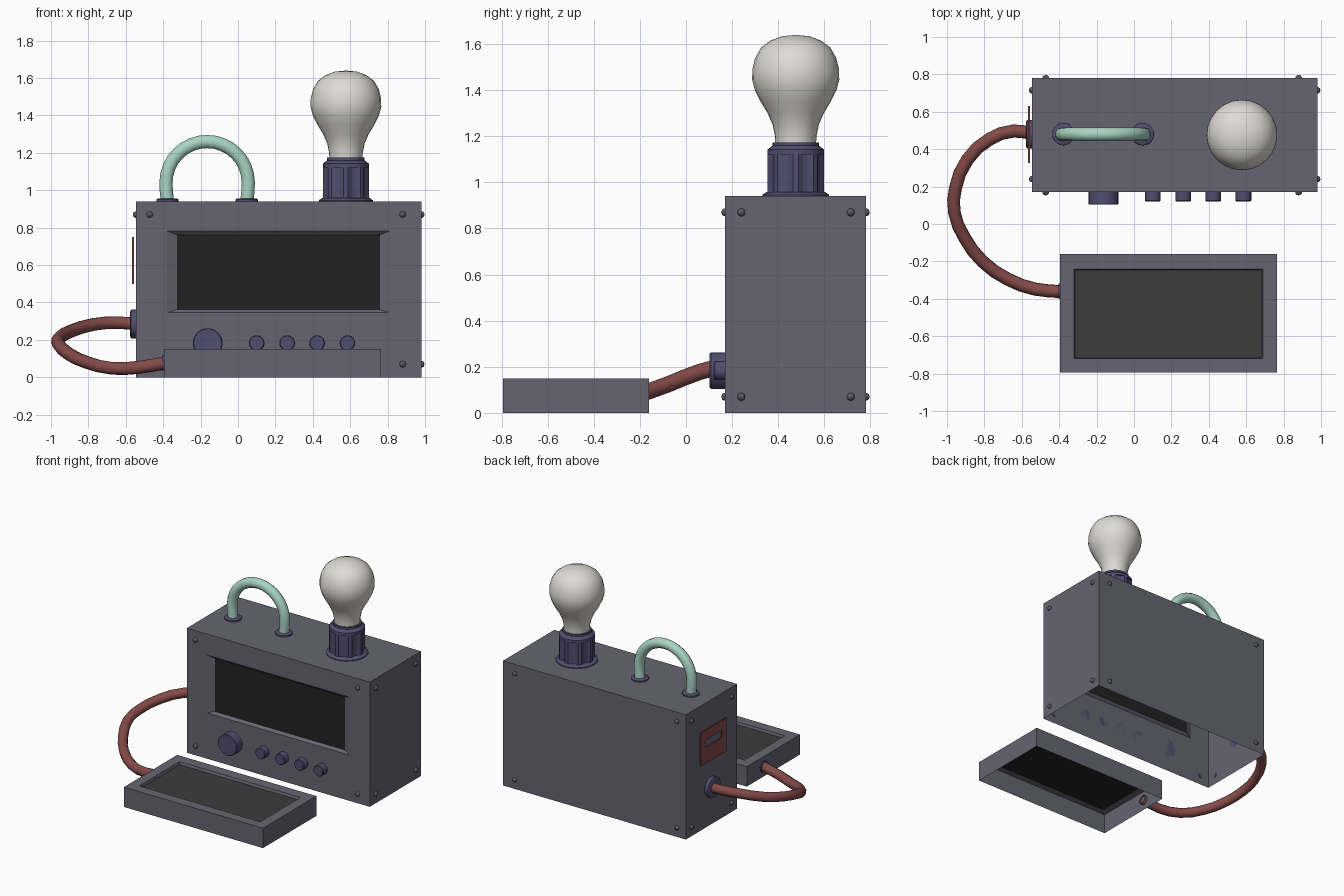
import bpy, bmesh, math
from mathutils import Vector, Matrix

if "Cube" in bpy.data.objects:
    bpy.data.objects.remove(bpy.data.objects["Cube"])


def mat(name, *c):
    m = bpy.data.materials.new(name)
    m.diffuse_color = (*c, 1)
    m.use_nodes = True
    m.node_tree.nodes["Principled BSDF"].inputs["Base Color"].default_value = m.diffuse_color
    return m


BODY = mat("casing grey", .133, .130, .165)
BLACK = mat("screen black", .016, .016, .016)
GLASS = mat("pad dark grey", .045, .045, .045)
PURPLE = mat("fitting purple", .083, .075, .160)
RED = mat("cable red", .23, .069, .065)
MINT = mat("handle mint", .40, .66, .55)
BULB = mat("bulb cream", .73, .71, .65)
BOLT = mat("bolt grey", .098, .094, .122)


def add(name, bm, mats, smooth=None):
    me = bpy.data.meshes.new(name)
    bm.to_mesh(me)
    bm.free()
    ob = bpy.data.objects.new(name, me)
    bpy.context.collection.objects.link(ob)
    for m in mats:
        me.materials.append(m)
    if smooth:
        bpy.ops.object.select_all(action='DESELECT')
        ob.select_set(True)
        bpy.context.view_layer.objects.active = ob
        bpy.ops.object.shade_smooth_by_angle(angle=math.radians(smooth))
    return ob


def box(bm, lo, hi):
    lo, hi = Vector(lo), Vector(hi)
    m = Matrix.Translation((lo + hi) / 2) @ Matrix.Diagonal((*(hi - lo), 1))
    return bmesh.ops.create_cube(bm, size=1, matrix=m)


def shell(name, lo, hi, facing, rings, screen):
    """Open-bottomed case; one face gets a recessed screen. rings: (min corner, max corner)."""
    bm = bmesh.new()
    box(bm, lo, hi)
    bm.normal_update()
    bottom = [f for f in bm.faces if f.normal.z < -.9]
    bmesh.ops.delete(bm, geom=bottom, context='FACES_ONLY')
    face = next(f for f in bm.faces if f.normal.dot(Vector(facing)) > .9)
    for a, b in rings:
        mid = face.calc_center_median()
        bmesh.ops.inset_individual(bm, faces=[face], thickness=.02)
        for v in face.verts:
            v.co = [b[i] if v.co[i] > mid[i] else a[i] for i in range(3)]
    face.material_index = 1
    return add(name, bm, [BODY, screen])


def lathe(name, profile, loc, axis, mats, sides=20, smooth=40):
    """Revolve (radius, height) points around an axis."""
    bm = bmesh.new()
    rows = [[bm.verts.new((r * math.cos(2 * math.pi * k / sides), r * math.sin(2 * math.pi * k / sides), z))
             for k in range(sides)] for r, z in profile]
    for a, b in zip(rows, rows[1:]):
        for k in range(sides):
            j = (k + 1) % sides
            bm.faces.new((a[k], a[j], b[j], b[k]))
    bm.faces.new(rows[0][::-1])
    bm.faces.new(rows[-1])
    bmesh.ops.remove_doubles(bm, verts=bm.verts, dist=1e-5)
    rot = Vector((0, 0, 1)).rotation_difference(Vector(axis)).to_matrix().to_4x4()
    bm.transform(Matrix.Translation(loc) @ rot)
    return add(name, bm, mats, smooth)


def tube(name, pts, radius, m, steps=2):
    cu = bpy.data.curves.new(name, 'CURVE')
    cu.dimensions = '3D'
    cu.bevel_depth = radius
    cu.bevel_resolution = 3
    cu.resolution_u = steps
    sp = cu.splines.new('BEZIER')
    sp.bezier_points.add(len(pts) - 1)
    for p, co in zip(sp.bezier_points, pts):
        p.co = co
        p.handle_left_type = p.handle_right_type = 'AUTO'
    cu.materials.append(m)
    ob = bpy.data.objects.new(name, cu)
    bpy.context.collection.objects.link(ob)


# main case with recessed screen
X0, X1, Y0, Y1, H = -.545, .98, .17, .78, .94
shell("main_case", (X0, Y0, 0), (X1, Y1, H), (0, -1, 0),
      [((-.38, Y0, .345), (.81, Y0, .782)),
       ((-.325, Y0 + .02, .362), (.76, Y0 + .02, .762))], BLACK)

# control pad with grey top panel and black underside
shell("control_pad", (-.395, -.795, 0), (.765, -.16, .15), (0, 0, 1),
      [((-.32, -.72, .15), (.69, -.24, .15)),
       ((-.315, -.715, .13), (.685, -.245, .13))], GLASS)
bm = bmesh.new()
bm.faces.new([bm.verts.new(p) for p in ((-.315, -.715, .126), (-.315, -.245, .126),
                                        (.685, -.245, .126), (.685, -.715, .126))])
add("pad_underside", bm, [BLACK])

# knobs along the front
for i, (x, r, d) in enumerate([(-.162, .08, .067), (.1, .042, .05), (.263, .042, .05),
                               (.423, .042, .05), (.585, .042, .05)]):
    lathe(f"knob_{i}", [(r, 0), (r, d - .005), (r - .005, d)], (x, Y0, .183), (0, -1, 0), [PURPLE], 18)

# corner bolts on all four sides
dome = [(.018, -.004), (.017, .006), (.012, .013), (.001, .017)]
for z in (.07, .87):
    for x in (-.472, .88):
        lathe("bolt_front", dome, (x, Y0, z), (0, -1, 0), [BOLT], 10, 60)
        lathe("bolt_back", dome, (x, Y1, z), (0, 1, 0), [BOLT], 10, 60)
    for y in (.24, .715):
        lathe("bolt_left", dome, (X0, y, z), (-1, 0, 0), [BOLT], 10, 60)
        lathe("bolt_right", dome, (X1, y, z), (1, 0, 0), [BOLT], 10, 60)

# carrying handle and its two collars
YC, HX = .48, -.165
for s in (-1, 1):
    lathe("handle_collar", [(.06, 0), (.06, .01), (.052, .016)], (HX + s * .212, YC, H), (0, 0, 1), [PURPLE])
arc = [(HX - .22 * math.cos(math.pi * k / 8), YC, 1.04 + .22 * math.sin(math.pi * k / 8)) for k in range(9)]
tube("handle", [(HX - .212, YC, H)] + arc + [(HX + .212, YC, H)], .037, MINT)

# lamp socket: flange, ribbed barrel, chamfered cap
LX, LY = .577, .476
lathe("socket_flange", [(.145, 0), (.145, .006), (.128, .018)], (LX, LY, H), (0, 0, 1), [PURPLE], 24)
bm = bmesh.new()
N = 32
rows = []
for z in (H + .01, 1.125):
    ring = []
    for k in range(N):
        r = .123 if k % 4 < 2 else .110
        a = 2 * math.pi * (k - .5) / N
        ring.append(bm.verts.new((LX + r * math.cos(a), LY + r * math.sin(a), z)))
    rows.append(ring)
for k in range(N):
    j = (k + 1) % N
    bm.faces.new((rows[0][k], rows[0][j], rows[1][j], rows[1][k]))
add("socket_barrel", bm, [PURPLE])
lathe("socket_cap", [(.123, 0), (.123, .02), (.1, .038), (.1, .052)], (LX, LY, 1.122), (0, 0, 1), [PURPLE], 24)

# light bulb
lathe("light_bulb", [(.088, 1.16), (.09, 1.2), (.1, 1.25), (.122, 1.3), (.152, 1.35), (.177, 1.4), (.189, 1.445),
                     (.188, 1.49), (.176, 1.54), (.15, 1.585), (.11, 1.615), (.06, 1.634), (0, 1.64)],
      (LX, LY, 0), (0, 0, 1), [BULB], 24, 60)

# slotted plate on the left side
bm = bmesh.new()
for y0, y1, z0, z1 in ((.325, .63, .5, .62), (.325, .63, .675, .75), (.325, .38, .62, .675), (.575, .63, .62, .675)):
    box(bm, (-.566, y0, z0), (-.557, y1, z1))
add("slot_plate", bm, [RED])

# cable with its socket on the case and collar on the pad
lathe("cable_socket", [(.077, 0), (.077, .026), (.066, .032)], (X0, YC, .285), (-1, 0, 0), [PURPLE])
lathe("cable_collar", [(.042, 0), (.042, .008)], (-.395, -.36, .076), (-1, 0, 0), [PURPLE])
tube("cable", [(-.55, .485, .285), (-.645, .497, .292), (-.77, .455, .283), (-.89, .345, .248),
               (-.955, .19, .21), (-.96, .06, .178), (-.905, -.075, .125), (-.81, -.2, .08),
               (-.675, -.295, .048), (-.53, -.348, .053), (-.38, -.362, .078)], .035, RED)
